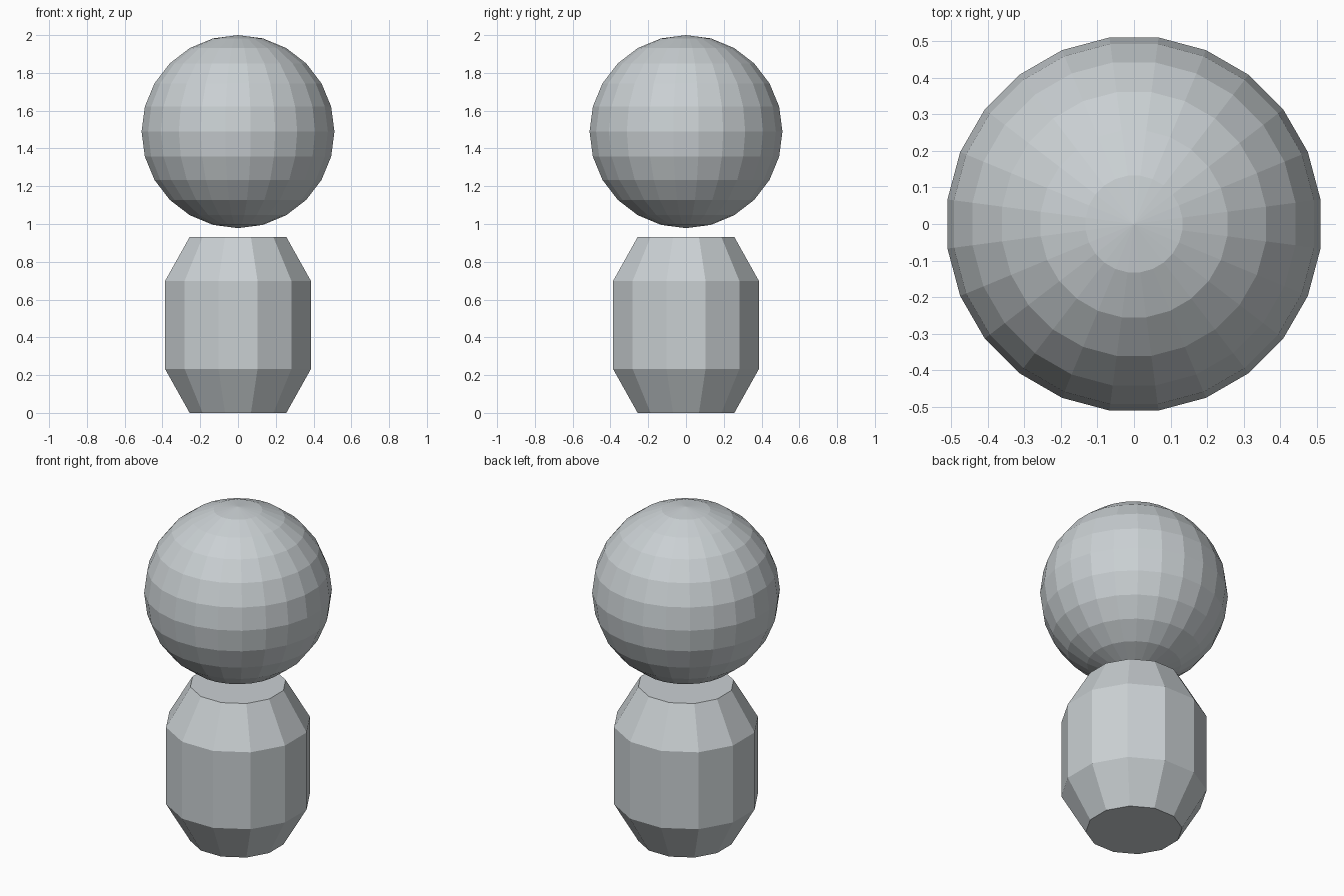
import bpy, bmesh, math

if "Cube" in bpy.data.objects:
    bpy.data.objects.remove(bpy.data.objects["Cube"])

# One flat colour for the whole model
grey = bpy.data.materials.new("light grey")
grey.diffuse_color = (0.59, 0.63, 0.65, 1.0)
grey.use_nodes = True
grey.node_tree.nodes["Principled BSDF"].inputs["Base Color"].default_value = grey.diffuse_color


def lathe(name, profile, sides):
    """Revolve (radius, z) points with flat sides facing the axes; radius 0 is a pole."""
    bm = bmesh.new()
    rings = []
    for r, z in profile:
        if r < 1e-6:
            rings.append([bm.verts.new((0, 0, z))])
        else:
            angles = [2 * math.pi * (i + 0.5) / sides for i in range(sides)]
            rings.append([bm.verts.new((r * math.cos(a), r * math.sin(a), z)) for a in angles])
    for low, high in zip(rings, rings[1:]):
        for i in range(sides):
            j = (i + 1) % sides
            if len(low) == 1:
                bm.faces.new((low[0], high[j], high[i]))
            elif len(high) == 1:
                bm.faces.new((low[i], low[j], high[0]))
            else:
                bm.faces.new((low[i], low[j], high[j], high[i]))
    # Close open ends
    if len(rings[0]) > 1:
        bm.faces.new(rings[0][::-1])
    if len(rings[-1]) > 1:
        bm.faces.new(rings[-1])
    bmesh.ops.recalc_face_normals(bm, faces=bm.faces)
    mesh = bpy.data.meshes.new(name)
    bm.to_mesh(mesh)
    bm.free()
    mesh.materials.append(grey)
    obj = bpy.data.objects.new(name, mesh)
    bpy.context.collection.objects.link(obj)
    return obj


# Barrel body with chamfered ends
lathe("body", [(0.265, 0.0), (0.4, 0.233), (0.4, 0.698), (0.265, 0.931)], 12)

# Ball head floating just above the body
steps = 12
ball = []
for k in range(steps + 1):
    t = math.pi * k / steps
    ball.append((0.515 * math.sin(t), 1.489 - 0.511 * math.cos(t)))
lathe("head", ball, 24)
